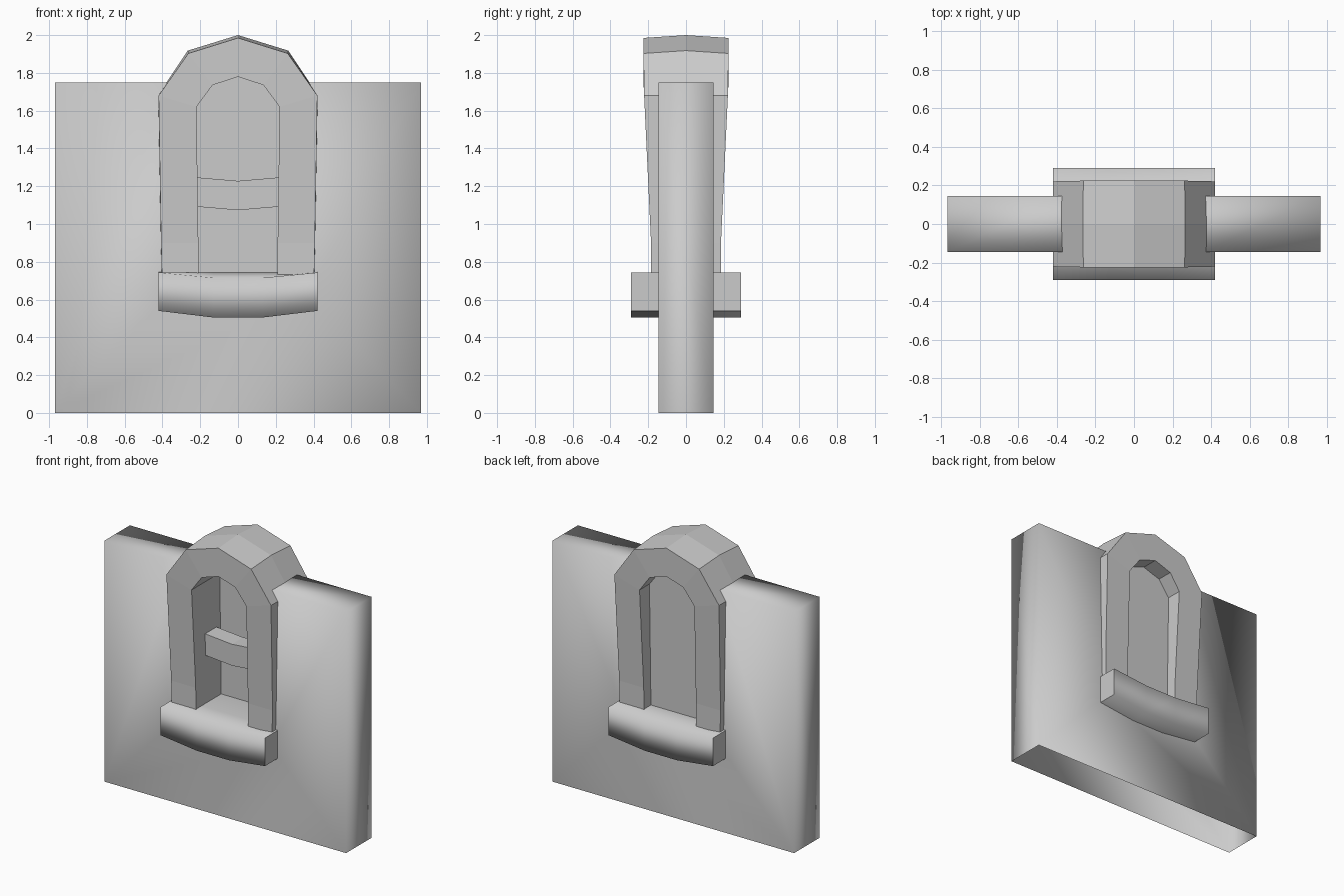
import bpy, bmesh

if "Cube" in bpy.data.objects:
    bpy.data.objects.remove(bpy.data.objects["Cube"])


def make(name, verts, faces, smooth=None):
    bm = bmesh.new()
    vs = [bm.verts.new(v) for v in verts]
    for f in faces:
        bm.faces.new([vs[i] for i in f])
    bmesh.ops.recalc_face_normals(bm, faces=bm.faces)
    if smooth:
        for f in bm.faces:
            f.smooth = smooth(f)
    me = bpy.data.meshes.new(name)
    bm.to_mesh(me)
    bm.free()
    ob = bpy.data.objects.new(name, me)
    bpy.context.collection.objects.link(ob)
    return ob


def mirrored(half):
    """Half contour from base to crown -> full contour, right to left."""
    return half + [(-x, z) for x, z in reversed(half[:-1])]


def depth(z):
    """Half thickness of the frame, flaring toward the top."""
    if z < 0.9:
        return 0.185
    return min(0.225, 0.185 + (z - 0.9) * 0.047)


def sweep(name, sections, smooth=None):
    """Closed bar lofted through equally sized section loops."""
    n = len(sections[0])
    verts = [p for s in sections for p in s]
    last = (len(sections) - 1) * n
    faces = [tuple(range(n)), tuple(range(last, last + n))]
    for k in range(len(sections) - 1):
        for i in range(n):
            j = (i + 1) % n
            faces.append((k*n + i, k*n + j, k*n + n + j, k*n + n + i))
    return make(name, verts, faces, smooth)


# Wall slab: open bottom, with a gap for the window
outline = [(-0.97, 0), (-0.97, 1.75), (-0.37, 1.75), (-0.37, 0.62),
           (0.37, 0.62), (0.37, 1.75), (0.97, 1.75), (0.97, 0)]
verts = [(x, y, z) for y in (-0.145, 0.145) for x, z in outline]
faces = [tuple(i + o for i in q) for o in (0, 8)
         for q in ((0, 1, 2, 3), (0, 3, 4, 7), (4, 5, 6, 7))]
faces += [(i, i + 1, i + 9, i + 8) for i in (0, 1, 5, 6)]
make("wall", verts, faces, lambda f: True)

# Arched window frame with a slight crown along its middle
outer = mirrored([(0.402, 0.7), (0.407, 0.9), (0.42, 1.68), (0.263, 1.903), (0, 1.985)])
inner = mirrored([(0.208, 0.7), (0.21, 0.9), (0.22, 1.62), (0.135, 1.735), (0, 1.78)])
sections = []
for (ox, oz), (ix, iz) in zip(outer, inner):
    rise = 0.015 if oz > 1.8 else 0
    do, di = depth(oz), depth(iz)
    sections.append([(ox, -do, oz), (ox * 1.01, 0, oz + rise), (ox, do, oz),
                     (ix, di, iz), (ix, -di, iz)])
sweep("window_frame", sections)

# Pane set toward the back of the opening
make("window_pane", [(x, 0.105, z) for x, z in inner], [tuple(range(len(inner)))])

# Sagging crossbar inside the front recess
sweep("crossbar", [[(x, -0.07, z), (x, 0.06, z), (x, 0.06, z - 0.155), (x, -0.07, z - 0.155)]
                   for x, z in ((-0.22, 1.247), (0, 1.228), (0.22, 1.247))])

# Sill running through the wall, bowed downward, with flat ends
sections = []
for x, top, low in ((-0.42, 0.743, 0.54), (-0.13, 0.715, 0.505),
                    (0.13, 0.715, 0.505), (0.42, 0.743, 0.54)):
    sections.append([(x, -0.29, top), (x, -0.12, 0.745), (x, 0.12, 0.745), (x, 0.29, top),
                     (x, 0.29, low), (x, -0.29, low)])
sweep("sill", sections, lambda f: abs(f.normal.x) < 0.9)
